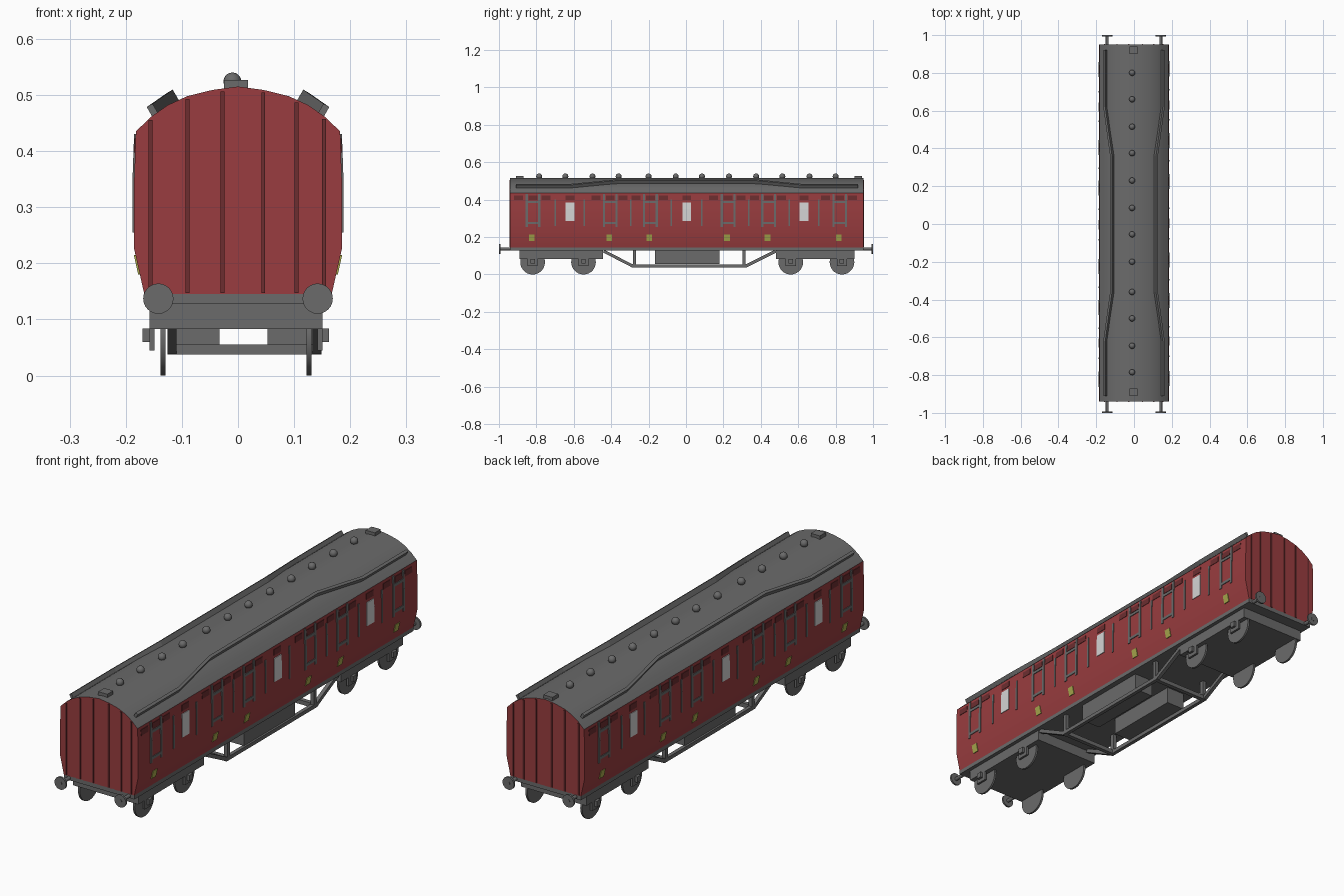
import bpy, bmesh, math
from mathutils import Matrix, Vector

if "Cube" in bpy.data.objects:
    bpy.data.objects.remove(bpy.data.objects["Cube"])


def material(name, rgb):
    m = bpy.data.materials.new(name)
    m.diffuse_color = (*rgb, 1)
    m.use_nodes = True
    m.node_tree.nodes["Principled BSDF"].inputs["Base Color"].default_value = m.diffuse_color
    return m


GREY = material("dark grey", (0.145, 0.145, 0.145))
RED = material("crimson", (0.32, 0.046, 0.05))
MAROON = material("maroon", (0.15, 0.027, 0.029))
WHITE = material("pale glass", (0.66, 0.66, 0.66))
GOLD = material("dull yellow", (0.40, 0.40, 0.075))

Y0, Y1 = -0.94, 0.95
SIDE = [(0.145, 0.167), (0.225, 0.185), (0.35, 0.185), (0.435, 0.182)]      # z, x
ROOF = [(0.182, 0.435), (0.155, 0.461), (0.125, 0.482), (0.09, 0.498),
        (0.045, 0.509), (0.0, 0.515)]                                       # x, z


def interp(table, t):
    table = sorted(table)
    for (a, p), (b, q) in zip(table, table[1:]):
        if t <= b:
            return p + (q - p) * (t - a) / (b - a)
    return table[-1][1]


def finish(name, bm, *mats, smooth=False):
    bmesh.ops.recalc_face_normals(bm, faces=bm.faces)
    me = bpy.data.meshes.new(name)
    bm.to_mesh(me)
    bm.free()
    ob = bpy.data.objects.new(name, me)
    bpy.context.collection.objects.link(ob)
    for m in mats:
        me.materials.append(m)
    if smooth:
        bpy.ops.object.select_all(action='DESELECT')
        ob.select_set(True)
        bpy.context.view_layer.objects.active = ob
        bpy.ops.object.shade_smooth_by_angle(angle=math.radians(35))
    return ob


def skin(bm, rings):
    """Join equal rings of points into a capped solid."""
    vs = [[bm.verts.new(p) for p in r] for r in rings]
    n = len(vs[0])
    for a, b in zip(vs, vs[1:]):
        for i in range(n):
            bm.faces.new((a[i], a[(i + 1) % n], b[(i + 1) % n], b[i]))
    bm.faces.new(vs[0])
    bm.faces.new(vs[-1])


def box(bm, x0, x1, y0, y1, z0, z1):
    skin(bm, [[(x, y0, z0), (x, y1, z0), (x, y1, z1), (x, y0, z1)] for x in (x0, x1)])


def boxes(name, mat, items):
    bm = bmesh.new()
    for b in items:
        box(bm, *b)
    return finish(name, bm, mat)


def disc(bm, center, radius, depth, axis, seg=24):
    rot = Matrix.Rotation(math.pi / 2, 4, axis)
    bmesh.ops.create_cone(bm, cap_ends=True, segments=seg, radius1=radius, radius2=radius,
                          depth=depth, matrix=Matrix.Translation(center) @ rot)


# Body shell: red sides and ends, grey roof
outline = [(x, z) for z, x in SIDE[:-1]] + ROOF
outline += [(-x, z) for x, z in reversed(outline) if x > 0]
bm = bmesh.new()
skin(bm, [[(x, y, z) for x, z in outline] for y in (Y0, Y1)])
bmesh.ops.recalc_face_normals(bm, faces=bm.faces)
for f in bm.faces:
    if abs(f.normal.y) < 0.5 and f.calc_center_median().z > 0.435:
        f.material_index = 1
finish("body", bm, RED, GREY, smooth=True)

# Maroon uprights on both ends
boxes("end_strips", MAROON,
      [(x - 0.0035, x + 0.0035, y - 0.003, y + 0.003, 0.147, interp(ROOF, abs(x)) - 0.005)
       for x in (-0.156, -0.09, -0.028, 0.045, 0.104, 0.153) for y in (Y0, Y1)])


# Side fittings: thin plates following the side profile, repeated by a half turn
def side_plates(name, mat, items, lift=0.003):
    bm = bmesh.new()
    for y0, y1, z0, z1 in items:
        levels = [z0] + [z for z, x in SIDE if z0 < z < z1] + [z1]
        for s in (1, -1):
            skin(bm, [[(s * (interp(SIDE, z) + d), s * y, z)
                       for y, d in ((y0, -0.002), (y1, -0.002), (y1, lift), (y0, lift))]
                      for z in levels])
    finish(name, bm, mat)


DOORS = (-0.818, -0.405, -0.19, 0.225, 0.442, 0.822)
WINDOWS = (-0.62, 0.004, 0.63)
frames = []
for c in DOORS:
    frames += [(c + d - 0.006, c + d + 0.006, 0.255, 0.43) for d in (-0.034, 0.034)]
    frames += [(c - 0.034, c + 0.034, z - 0.006, z + 0.006) for z in (0.275, 0.388)]
frames += [(y - 0.004, y + 0.004, 0.26, 0.4)
           for y in (-0.70, -0.545, -0.295, -0.078, 0.084, 0.335, 0.552, 0.71)]
side_plates("door_frames", GREY, frames)
side_plates("windows", WHITE, [(c - 0.024, c + 0.024, 0.285, 0.385) for c in WINDOWS])
side_plates("door_plaques", GOLD, [(c - 0.021, c + 0.009, 0.18, 0.215) for c in DOORS])
side_plates("top_lights", MAROON,
            [(c + d - 0.024, c + d + 0.024, 0.397, 0.422)
             for c in DOORS for d in (-0.077, 0, 0.069)] +
            [(c - 0.024, c + 0.024, 0.397, 0.422) for c in WINDOWS], lift=0.002)

# Roof rain strips, bending inward along the middle
path = [(-0.91, 0.148, 0.465), (-0.62, 0.148, 0.465), (-0.36, 0.112, 0.49),
        (0.36, 0.112, 0.49), (0.62, 0.148, 0.465), (0.92, 0.148, 0.465)]
nx, nz = 0.5, 0.866
bm = bmesh.new()
for s in (1, -1):
    skin(bm, [[(s * (x + nz * w + nx * h), y, z - nx * w + nz * h)
               for w, h in ((-0.006, -0.004), (0.006, -0.004), (0.006, 0.019), (-0.006, 0.019))]
              for y, x, z in path])
finish("roof_rain_strips", bm, GREY)

# Roof vents and end hatches
bm = bmesh.new()
for y in (0.8, 0.66, 0.515, 0.375, 0.23, 0.085, -0.055, -0.2, -0.36, -0.5, -0.645, -0.785):
    bmesh.ops.create_uvsphere(bm, u_segments=16, v_segments=10, radius=0.016,
                              matrix=Matrix.Translation((-0.01, y, 0.524)))
finish("roof_vents", bm, GREY, smooth=True)
boxes("roof_hatches", GREY, [(-0.025, 0.018, y - 0.02, y + 0.02, 0.505, 0.527)
                             for y in (-0.89, 0.92)])

# Floor frame
boxes("underframe", GREY, [(-0.167, 0.167, Y0, Y1, 0.128, 0.147)])

# Buffers
bm = bmesh.new()
for x in (-0.142, 0.142):
    for s, end in ((-1, Y0), (1, Y1)):
        disc(bm, (x, s * 0.996, 0.137), 0.027, 0.008, 'X')
        disc(bm, (x, (s * 0.996 + end) / 2, 0.137), 0.008, abs(s * 0.996 - end) + 0.01, 'X', 12)
finish("buffers", bm, GREY, smooth=True)

# Bogies: frame slabs, axle guards and axle boxes
AXLES = (-0.82, -0.548, 0.56, 0.834)
boxes("bogie_frames", GREY, [(-0.158, 0.151, -0.89, -0.445, 0.083, 0.13),
                             (-0.158, 0.151, 0.48, 0.9, 0.083, 0.13)])
parts = []
for y in AXLES:
    for x0, x1 in ((-0.158, -0.149), (0.142, 0.151)):
        parts.append((x0, x1, y - 0.027, y + 0.027, 0.045, 0.085))
    for x0, x1 in ((-0.17, -0.157), (0.15, 0.162)):
        parts.append((x0, x1, y - 0.012, y + 0.012, 0.06, 0.084))
boxes("axle_boxes", GREY, parts)

# Wheels
bm = bmesh.new()
for y in AXLES:
    for x in (-0.1335, 0.1265):
        disc(bm, (x, y, 0.066), 0.066, 0.009, 'Y', 28)
finish("wheels", bm, GREY, smooth=True)

# Truss rods: sloping and level bars, posts and cross bars
bm = bmesh.new()
for x0, x1 in ((-0.126, -0.11), (0.133, 0.149)):
    for (ya, za), (yb, zb) in (((-0.44, 0.125), (-0.285, 0.045)),
                               ((-0.29, 0.045), (0.325, 0.045)),
                               ((0.32, 0.045), (0.48, 0.125))):
        n = Vector((-(zb - za), yb - ya)).normalized() * 0.008
        skin(bm, [[(x, ya + n.x, za + n.y), (x, yb + n.x, zb + n.y),
                   (x, yb - n.x, zb - n.y), (x, ya - n.x, za - n.y)] for x in (x0, x1)])
    for y in (-0.275, 0.31):
        box(bm, x0, x1, y - 0.009, y + 0.009, 0.04, 0.13)
for y in (-0.28, 0.315):
    box(bm, -0.126, 0.149, y - 0.009, y + 0.009, 0.037, 0.055)
finish("truss_rods", bm, GREY)

# Battery boxes
boxes("battery_boxes", GREY, [(-0.12, -0.033, -0.165, 0.18, 0.055, 0.13),
                              (0.053, 0.143, -0.165, 0.18, 0.055, 0.13)])
